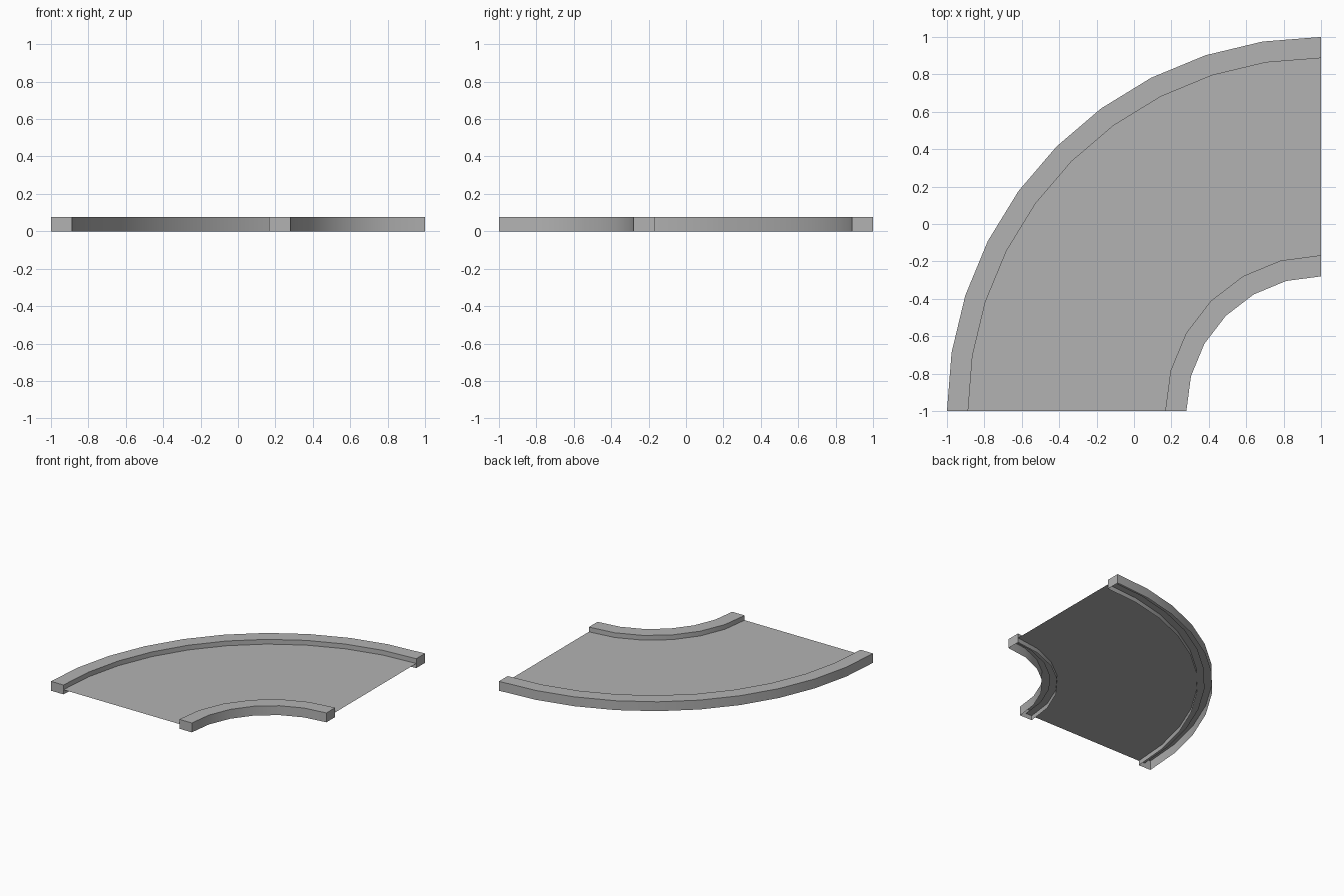
import bpy
import bmesh
from math import cos, sin, pi

cube = bpy.data.objects.get("Cube")
if cube:
    bpy.data.objects.remove(cube, do_unlink=True)

HEIGHT = 0.077
BELT_Z = 0.038
RAIL = 0.113            # rail width
OUTER, INNER = 2.0, 0.72

grey = bpy.data.materials.new("plain grey")
grey.use_nodes = True
colour = (0.45, 0.45, 0.45, 1)
grey.diffuse_color = colour
grey.node_tree.nodes["Principled BSDF"].inputs["Base Color"].default_value = colour


def arc(bm, radius, z, steps):
    """Quarter circle of vertices about the corner (1, -1)."""
    angles = [pi - pi / 2 * i / steps for i in range(steps + 1)]
    return [bm.verts.new((1 + radius * cos(a), -1 + radius * sin(a), z)) for a in angles]


def bridge(bm, a, b):
    for i in range(len(a) - 1):
        bm.faces.new((a[i], a[i + 1], b[i + 1], b[i]))


def finish(bm, name):
    mesh = bpy.data.meshes.new(name)
    bm.to_mesh(mesh)
    bm.free()
    mesh.materials.append(grey)
    obj = bpy.data.objects.new(name, mesh)
    bpy.context.collection.objects.link(obj)
    bpy.ops.object.select_all(action='DESELECT')
    obj.select_set(True)
    bpy.context.view_layer.objects.active = obj
    bpy.ops.object.shade_smooth_by_angle(angle=pi / 6)


def rail(name, inner_radius, steps):
    """Curved channel, closed at both ends and open underneath."""
    bm = bmesh.new()
    outer_radius = inner_radius + RAIL
    rows = [arc(bm, r, z, steps) for r, z in (
        (outer_radius, 0), (outer_radius, HEIGHT),
        (inner_radius, HEIGHT), (inner_radius, 0))]
    for low, high in zip(rows, rows[1:]):
        bridge(bm, low, high)
    bm.faces.new([row[0] for row in rows])
    bm.faces.new([row[-1] for row in reversed(rows)])
    bmesh.ops.recalc_face_normals(bm, faces=bm.faces)
    # Keep the top facing up
    if any(f.normal.z < -0.5 for f in bm.faces):
        bmesh.ops.reverse_faces(bm, faces=bm.faces)
    finish(bm, name)


rail("outer_rail", OUTER - RAIL, 10)
rail("inner_rail", INNER, 6)

# Thin belt sheet, its edges tucked into the rails
bm = bmesh.new()
outer_edge = arc(bm, OUTER - RAIL / 2, BELT_Z, 10)
inner_edge = arc(bm, INNER + RAIL / 2, BELT_Z, 6)
bm.faces.new(outer_edge + inner_edge[::-1])
bm.normal_update()
if bm.faces[:][0].normal.z < 0:
    bmesh.ops.reverse_faces(bm, faces=bm.faces)
finish(bm, "belt")
